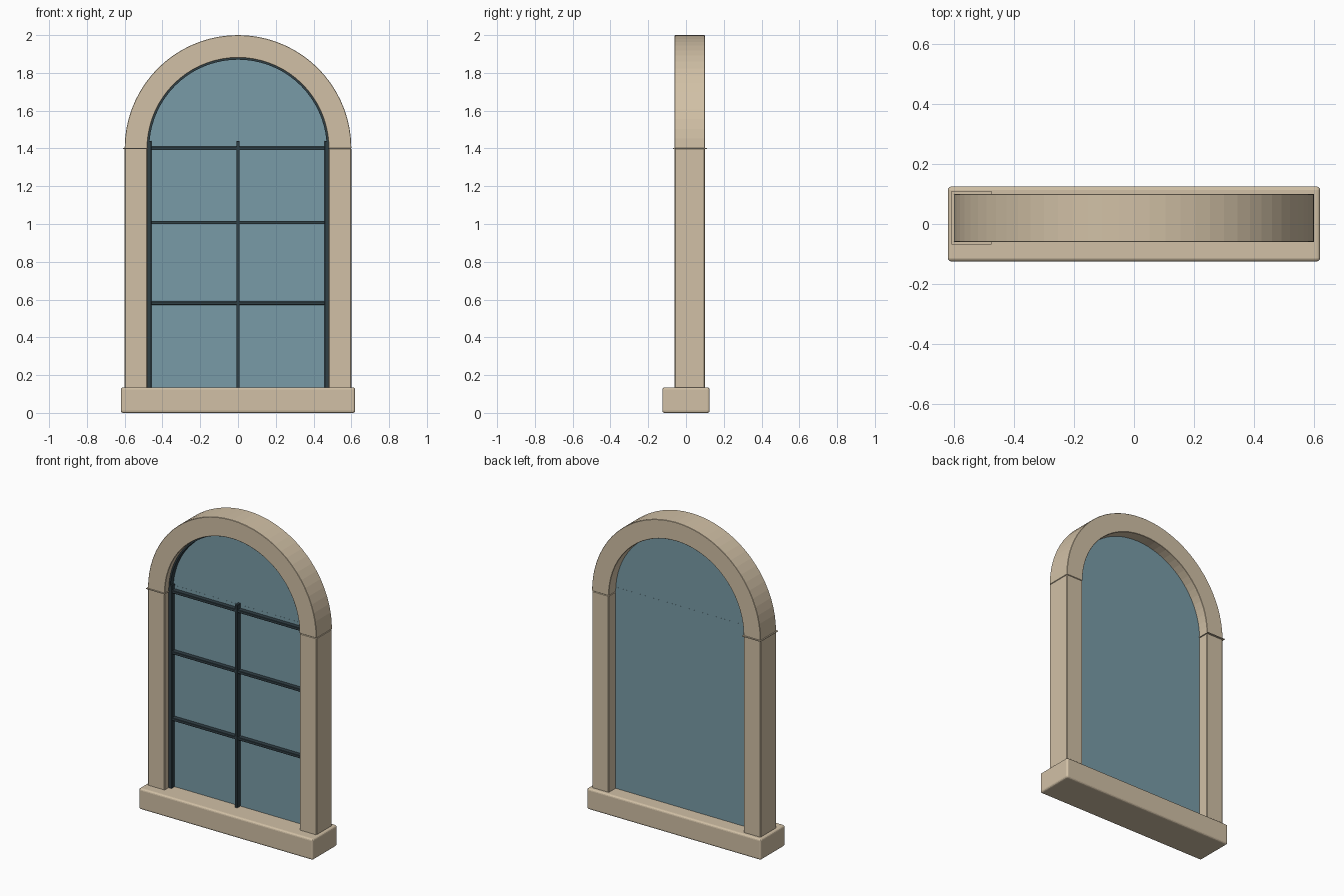
import bpy, bmesh
from math import pi, cos, sin

if "Cube" in bpy.data.objects:
    bpy.data.objects.remove(bpy.data.objects["Cube"])


def material(name, rgb):
    m = bpy.data.materials.new(name)
    m.diffuse_color = (*rgb, 1)
    m.use_nodes = True
    m.node_tree.nodes["Principled BSDF"].inputs["Base Color"].default_value = m.diffuse_color
    return m


STONE = material("stone", (0.64, 0.53, 0.38))
GLASS = material("glass", (0.19, 0.33, 0.39))
METAL = material("dark_metal", (0.03, 0.05, 0.06))
SPRING = 1.40   # height where the arch begins
SEG = 36        # sides of the half circle


def finish(name, bm, mat, bevel=0, segments=1):
    bmesh.ops.recalc_face_normals(bm, faces=bm.faces)
    me = bpy.data.meshes.new(name)
    bm.to_mesh(me)
    bm.free()
    me.materials.append(mat)
    ob = bpy.data.objects.new(name, me)
    bpy.context.collection.objects.link(ob)
    if bevel:
        mod = ob.modifiers.new("bevel", 'BEVEL')
        mod.width, mod.segments = bevel, segments
        mod.limit_method = 'ANGLE'
    return ob


def box(name, x, y, z, mat, bevel=0, segments=1):
    bm = bmesh.new()
    bmesh.ops.create_cube(bm, size=1)
    for v in bm.verts:
        v.co = [(a + b) / 2 + c * (b - a) for c, (a, b) in zip(v.co, (x, y, z))]
    return finish(name, bm, mat, bevel, segments)


def arc(r):
    return [(r * cos(pi * i / SEG), SPRING + r * sin(pi * i / SEG)) for i in range(SEG + 1)]


def half_ring(name, r_in, r_out, y, mat, bevel=0):
    # rectangular section swept around the half circle
    bm = bmesh.new()
    rows = []
    for (xi, zi), (xo, zo) in zip(arc(r_in), arc(r_out)):
        pts = ((xi, y[0], zi), (xo, y[0], zo), (xo, y[1], zo), (xi, y[1], zi))
        rows.append([bm.verts.new(p) for p in pts])
    for a, b in zip(rows, rows[1:]):
        for k in range(4):
            n = (k + 1) % 4
            bm.faces.new((a[k], a[n], b[n], b[k]))
    bm.faces.new(rows[0])
    bm.faces.new(rows[-1])
    return finish(name, bm, mat, bevel)


def half_disc(name, r, y, mat):
    bm = bmesh.new()
    face = bm.faces.new([bm.verts.new((x, y[0], z)) for x, z in arc(r)])
    ext = bmesh.ops.extrude_face_region(bm, geom=[face], use_keep_orig=True)
    for v in ext["geom"]:
        if isinstance(v, bmesh.types.BMVert):
            v.co.y = y[1]
    return finish(name, bm, mat)


# stone surround
WALL = (-0.06, 0.10)
box("sill", (-0.62, 0.62), (-0.125, 0.125), (0, 0.135), STONE, 0.012, 3)
for side, s in (("left", -1), ("right", 1)):
    box(side + "_jamb", sorted((s * 0.48, s * 0.60)), WALL, (0.125, SPRING), STONE, 0.004)
half_ring("arch", 0.48, 0.60, WALL, STONE, 0.002)
# thin joint under the left arch springing
box("arch_joint", (-0.608, -0.475), (-0.068, 0.11), (SPRING - 0.002, SPRING + 0.002), STONE)

# glass panes
box("lower_glass", (-0.48, 0.48), (0.012, 0.03), (0.125, 1.43), GLASS)
half_disc("arch_glass", 0.482, (0.0125, 0.0295), GLASS)

# metal frame and glazing bars
BAR = (-0.02, 0.018)
half_ring("arch_frame", 0.47, 0.485, BAR, METAL)
for name, x in (("left_rail", -0.47), ("mullion", 0), ("right_rail", 0.47)):
    w = 0.009 if name == "mullion" else 0.011
    box(name, (x - w, x + w), BAR, (0.125, 1.44), METAL, 0.002)
for i, z in enumerate((0.58, 1.008, 1.40)):
    box(f"glazing_bar_{i + 1}", (-0.475, 0.475), (-0.017, 0.017), (z - 0.009, z + 0.009), METAL, 0.002)
